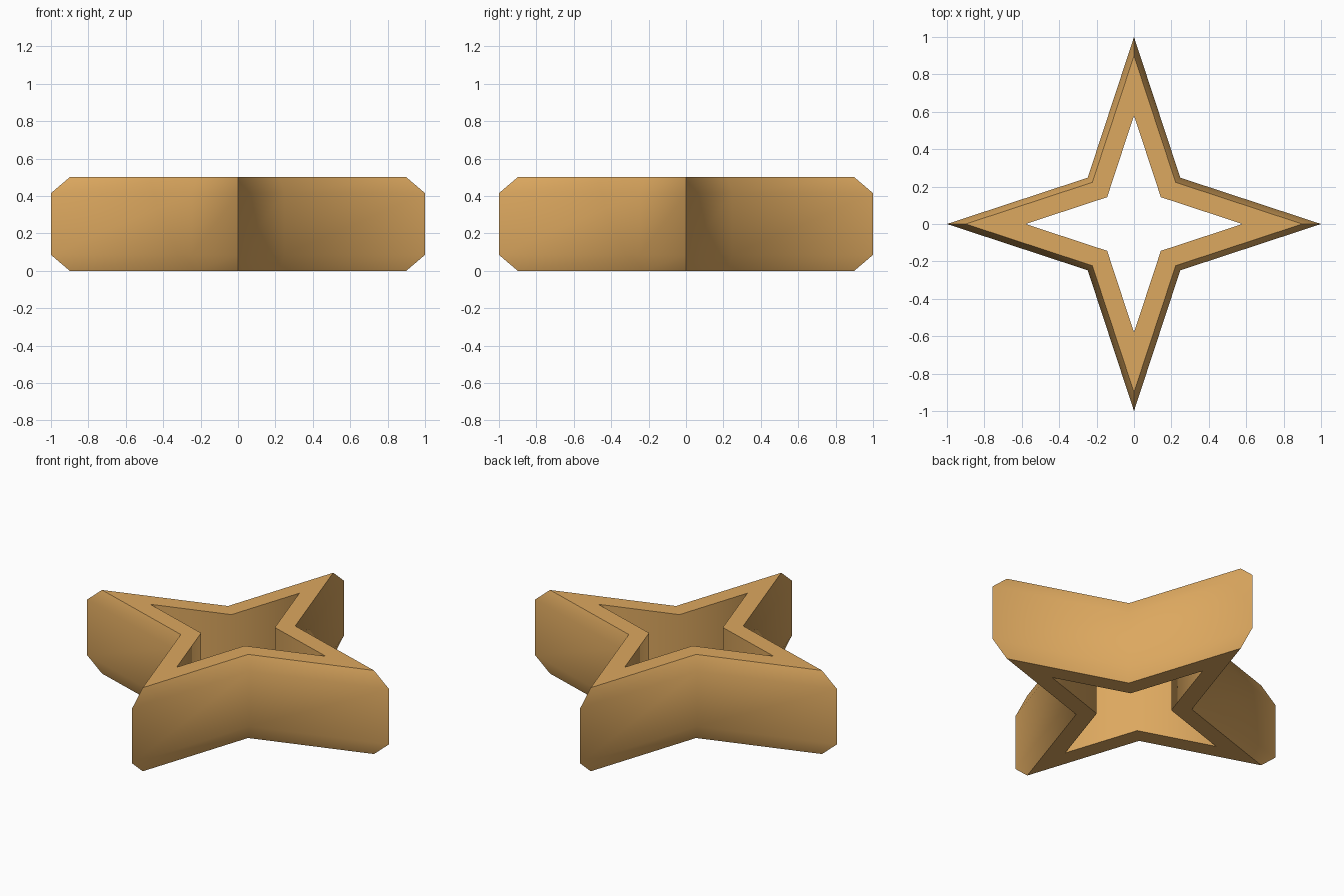
import bpy
import bmesh
from math import sin, cos, pi, radians

cube = bpy.data.objects.get("Cube")
if cube:
    bpy.data.objects.remove(cube, do_unlink=True)

HEIGHT = 0.5
CHAMFER = 0.085
VALLEY = 0.35  # valley radius as a share of the tip radius
POINTS = 4


def star_loop(bm, tip, z):
    """Ring of vertices alternating between tips and valleys."""
    loop = []
    for i in range(POINTS * 2):
        r = tip * (VALLEY if i % 2 else 1)
        a = i * pi / POINTS
        loop.append(bm.verts.new((r * cos(a), r * sin(a), z)))
    return loop


# Golden material
gold = bpy.data.materials.new("warm_gold")
gold.use_nodes = True
color = (0.72, 0.392, 0.115, 1)
gold.diffuse_color = color
gold.node_tree.nodes["Principled BSDF"].inputs["Base Color"].default_value = color

# Closed cross-section (tip radius, height) swept around the star outline
section = [(0.9, 0), (1, CHAMFER), (1, HEIGHT - CHAMFER), (0.9, HEIGHT),
           (0.58, HEIGHT), (0.58, 0)]
bm = bmesh.new()
loops = [star_loop(bm, r, z) for r, z in section]
for k, low in enumerate(loops):
    high = loops[(k + 1) % len(loops)]
    for i in range(len(low)):
        j = (i + 1) % len(low)
        bm.faces.new((low[i], low[j], high[j], high[i]))
bmesh.ops.recalc_face_normals(bm, faces=bm.faces)

mesh = bpy.data.meshes.new("star_ring")
bm.to_mesh(mesh)
bm.free()
mesh.materials.append(gold)
star = bpy.data.objects.new("star_ring", mesh)
bpy.context.collection.objects.link(star)

# Smooth walls with sharp tips and rims
bpy.ops.object.select_all(action="DESELECT")
star.select_set(True)
bpy.context.view_layer.objects.active = star
bpy.ops.object.shade_smooth_by_angle(angle=radians(62))
